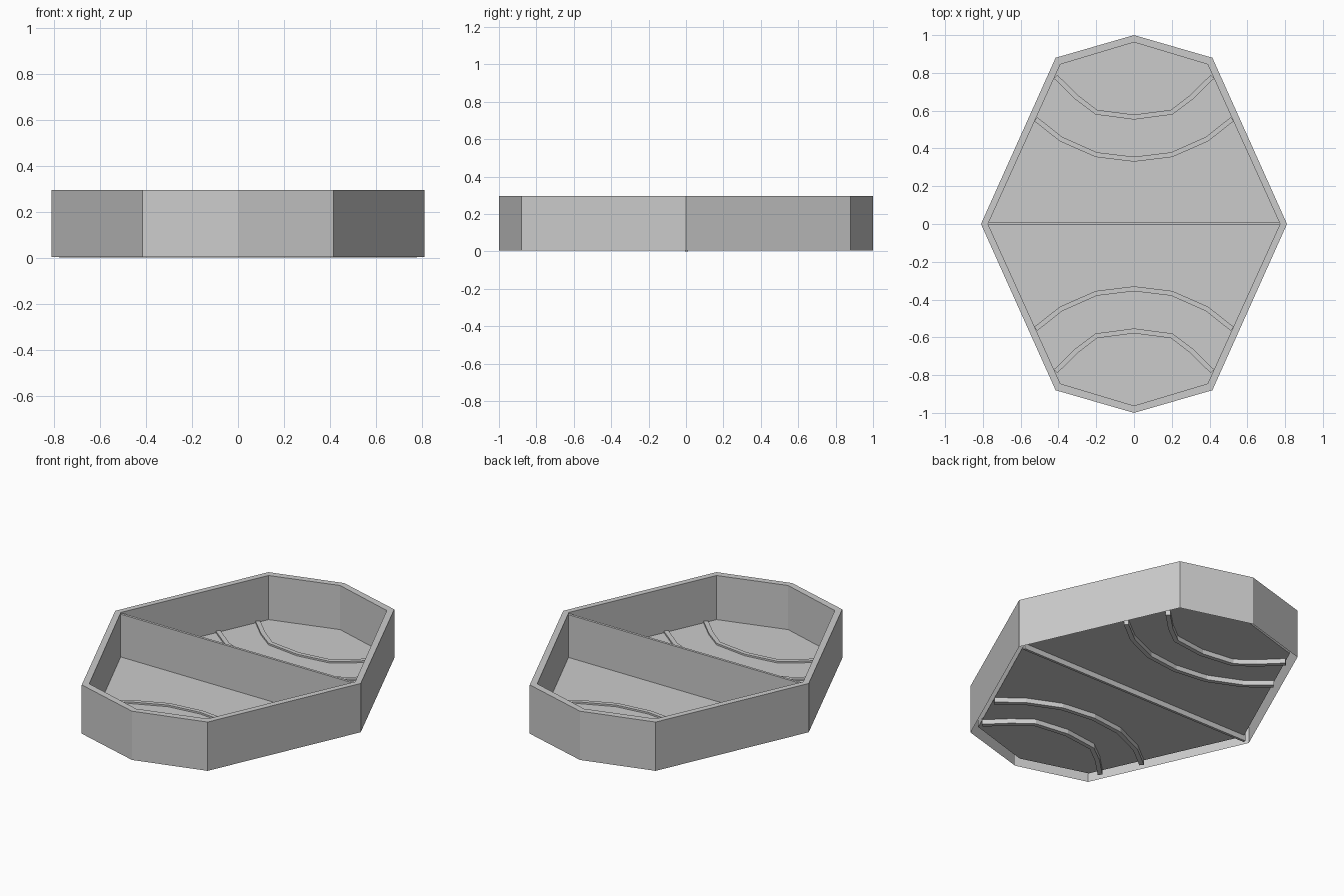
import bpy, bmesh
from mathutils import Vector

if "Cube" in bpy.data.objects:
    bpy.data.objects.remove(bpy.data.objects["Cube"])

OUTER = [(0.81, 0), (0.415, 0.88), (0, 1)]
INNER = [(0.773, 0), (0.39, 0.845), (0, 0.962)]


def ring(corner):
    """Mirror a quarter outline into a full counter-clockwise octagon."""
    (a, b, c) = corner
    half = [a, b, c, (-b[0], b[1])]
    return half + [(-x, -y) for x, y in half]


def finish(bm, name):
    mesh = bpy.data.meshes.new(name)
    bm.to_mesh(mesh)
    bm.free()
    ob = bpy.data.objects.new(name, mesh)
    bpy.context.collection.objects.link(ob)
    return ob


# Tray shell: outer wall, rim, inner wall and raised floor, open underneath
bm = bmesh.new()
levels = [(OUTER, 0.004), (OUTER, 0.295), (INNER, 0.295), (INNER, 0.032)]
loops = [[bm.verts.new((x, y, z)) for x, y in ring(o)] for o, z in levels]
for lo, hi in zip(loops, loops[1:]):
    for i in range(8):
        j = (i + 1) % 8
        bm.faces.new((lo[i], lo[j], hi[j], hi[i]))
bm.faces.new(loops[-1])
finish(bm, "tray_shell")


def strip(name, path, width, z0, z1):
    """Extrude a constant-width strip along a flat path."""
    pts = [Vector(p) for p in path]
    bm = bmesh.new()
    rows = []
    for i, p in enumerate(pts):
        d = (pts[min(i + 1, len(pts) - 1)] - pts[max(i - 1, 0)]).normalized()
        n = Vector((-d.y, d.x)) * width / 2
        rows.append([bm.verts.new((*q, z)) for q, z in
                     ((p - n, z0), (p + n, z0), (p + n, z1), (p - n, z1))])
    for a, b in zip(rows, rows[1:]):
        for i in range(4):
            j = (i + 1) % 4
            bm.faces.new((a[i], a[j], b[j], b[i]))
    bm.faces.new(rows[0])
    bm.faces.new(rows[-1])
    bmesh.ops.recalc_face_normals(bm, faces=bm.faces)
    return finish(bm, name)


# Central divider wall
strip("divider", [(-0.778, 0.003), (0.778, 0.003)], 0.015, 0.0, 0.287)

# Curved floor ribs, mirrored left to right and front to back
RIBS = {
    "end_rib": [(0, 0.566), (0.2, 0.592), (0.305, 0.672), (0.415, 0.78)],
    "middle_rib": [(0, 0.343), (0.2, 0.367), (0.387, 0.45), (0.52, 0.555)],
}
for name, half in RIBS.items():
    path = [(-x, y) for x, y in half[:0:-1]] + half
    for side, s in (("back", 1), ("front", -1)):
        strip(f"{side}_{name}", [(x, y * s) for x, y in path], 0.026, 0.004, 0.042)
